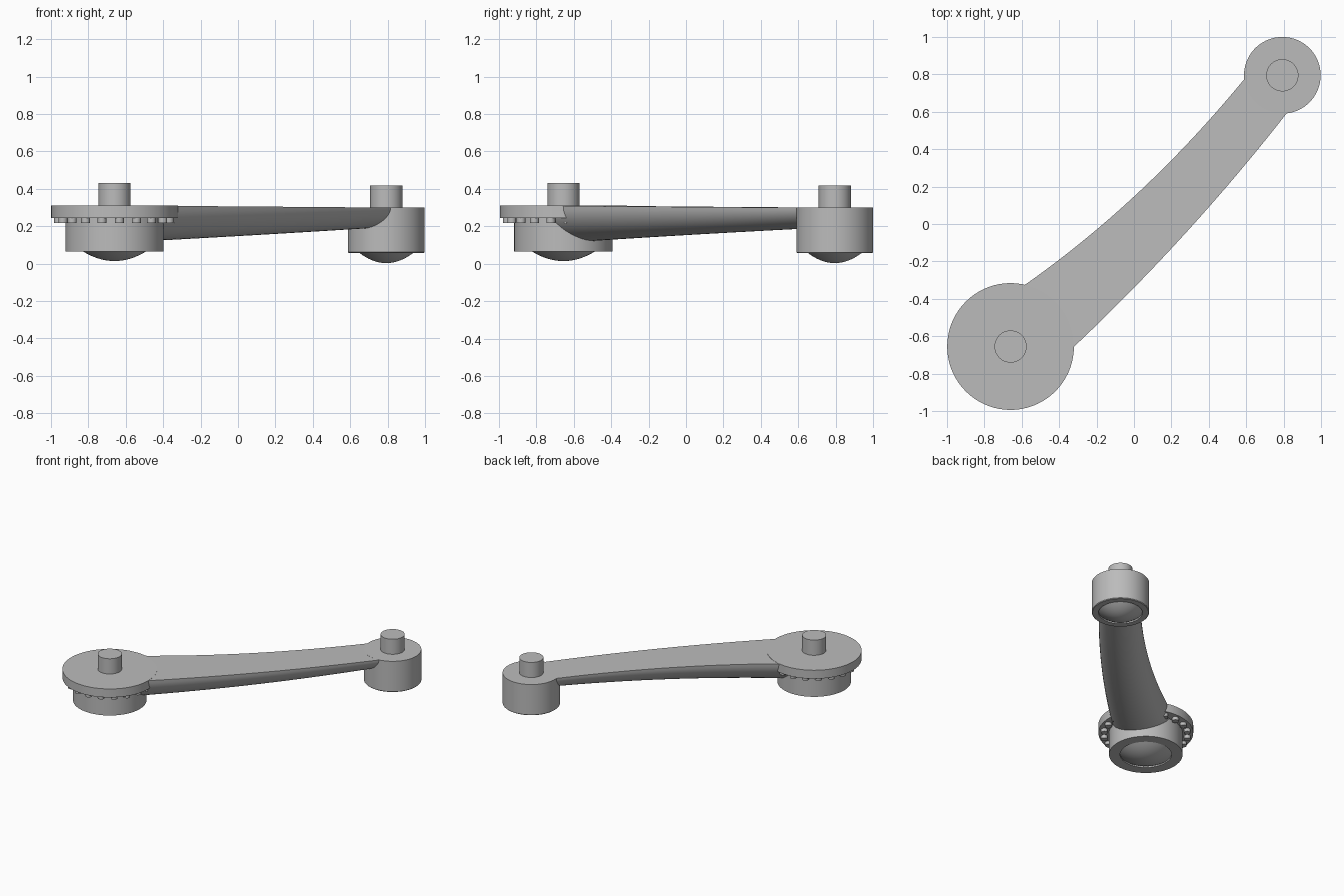
import bpy, bmesh, math
from mathutils import Vector

if "Cube" in bpy.data.objects:
    bpy.data.objects.remove(bpy.data.objects["Cube"])

# Single grey metal
metal = bpy.data.materials.new("grey_metal")
metal.use_nodes = True
GREY = (0.5, 0.5, 0.5, 1)
metal.diffuse_color = GREY
metal.node_tree.nodes["Principled BSDF"].inputs["Base Color"].default_value = GREY


def finish(name, bm):
    bmesh.ops.recalc_face_normals(bm, faces=bm.faces)
    mesh = bpy.data.meshes.new(name)
    bm.to_mesh(mesh)
    bm.free()
    obj = bpy.data.objects.new(name, mesh)
    bpy.context.collection.objects.link(obj)
    mesh.materials.append(metal)
    bpy.ops.object.select_all(action="DESELECT")
    obj.select_set(True)
    bpy.context.view_layer.objects.active = obj
    bpy.ops.object.shade_smooth_by_angle(angle=math.radians(35))
    return obj


def lathe(name, profile, centre, segments=72):
    """Spin an (r, z) profile that starts and ends on the axis."""
    bm = bmesh.new()
    verts = [bm.verts.new((r, 0, z)) for r, z in profile]
    edges = [bm.edges.new(pair) for pair in zip(verts, verts[1:])]
    bmesh.ops.spin(bm, geom=verts + edges, cent=(0, 0, 0), axis=(0, 0, 1),
                   angle=math.tau, steps=segments, use_merge=True)
    bmesh.ops.remove_doubles(bm, verts=bm.verts, dist=1e-4)
    bmesh.ops.translate(bm, verts=bm.verts, vec=(*centre, 0))
    return finish(name, bm)


def dome(tip, base, radius, hole):
    """Shallow ball cap running a little way up into its socket."""
    steps = 10
    return [(hole * i / steps, tip + (base - tip) * (hole * i / steps / radius) ** 2)
            for i in range(steps + 1)]


BIG = (-0.66, -0.655)
SMALL = (0.793, 0.795)

# Large hub: ball, socket rim, barrel, wide flange and peg
lathe("large_hub", dome(0.014, 0.065, 0.168, 0.184) + [
    (0.184, 0.065), (0.263, 0.065), (0.263, 0.243), (0.339, 0.243),
    (0.339, 0.31), (0.086, 0.31), (0.086, 0.43), (0, 0.43)], BIG)

# Small hub: ball, socket rim, barrel and peg
lathe("small_hub", dome(0.003, 0.056, 0.142, 0.157) + [
    (0.157, 0.056), (0.2, 0.056), (0.205, 0.061), (0.205, 0.3),
    (0.086, 0.3), (0.086, 0.419), (0, 0.419)], SMALL)

# Ring of bolt heads under the flange
COUNT = 20
for i in range(COUNT):
    a = math.tau * i / COUNT + math.radians(-85)
    spot = (BIG[0] + 0.3 * math.cos(a), BIG[1] + 0.3 * math.sin(a))
    lathe(f"flange_bolt_{i + 1}",
          [(0, 0.217), (0.024, 0.217), (0.024, 0.25), (0, 0.25)], spot, 20)


def through(a, m, b, t):
    """Quadratic curve through a, m and b at t = 0, 0.5 and 1."""
    return a * (1 - t) * (1 - 2 * t) + m * 4 * t * (1 - t) + b * t * (2 * t - 1)


# Curved arm: flat top, half-elliptical underside, tapering to the small hub
left = [Vector(p) for p in ((-0.59, -0.33), (0.025, 0.17), (0.59, 0.775))]
right = [Vector(p) for p in ((-0.325, -0.66), (0.27, -0.055), (0.815, 0.59))]
bm = bmesh.new()
STEPS, ARC = 32, 24
rings = []
for i in range(STEPS + 1):
    t = -0.14 + 1.22 * i / STEPS
    p, q = through(*left, t), through(*right, t)
    top, bottom = 0.3085 - 0.009 * t, 0.122 + 0.068 * t
    ring = []
    for k in range(ARC + 1):
        a = math.pi * k / ARC
        xy = (p + q) / 2 + (p - q) / 2 * math.cos(a)
        ring.append(bm.verts.new((*xy, top - (top - bottom) * math.sin(a))))
    rings.append(ring)
for r, s in zip(rings, rings[1:]):
    for k in range(ARC + 1):
        n = (k + 1) % (ARC + 1)
        bm.faces.new((r[k], r[n], s[n], s[k]))
bm.faces.new(rings[0])
bm.faces.new(rings[-1])
finish("curved_arm", bm)
